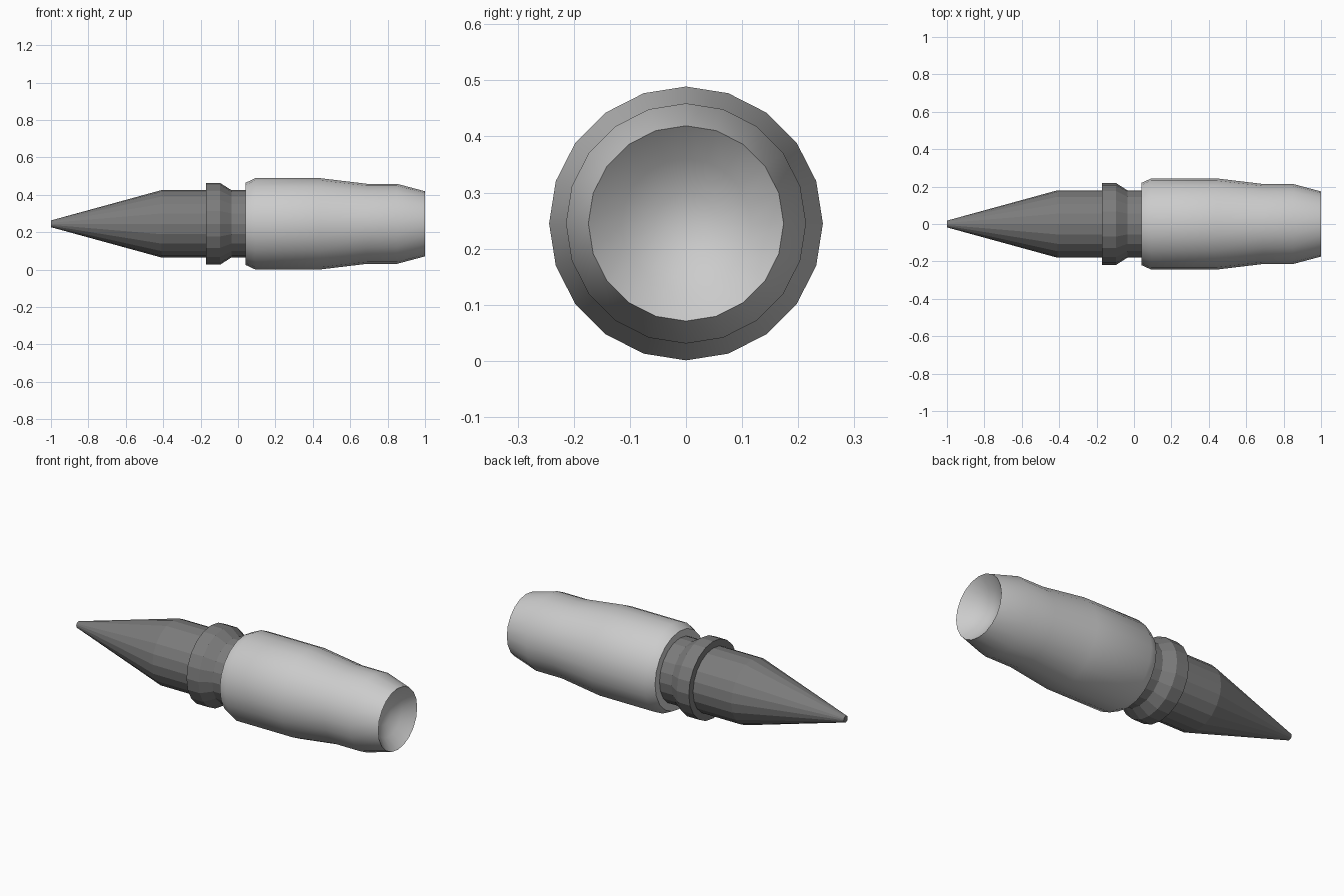
import bpy, bmesh
from math import cos, sin, pi, radians

if "Cube" in bpy.data.objects:
    bpy.data.objects.remove(bpy.data.objects["Cube"])

SIDES = 20
AXIS_Z = 0.245


def lathe(name, profile, color, smooth_angle=None):
    """Revolve (x, radius) points around the long axis; zero radius makes a pole."""
    bm = bmesh.new()
    rings = []
    for x, r in profile:
        if r == 0:
            rings.append([bm.verts.new((x, 0, AXIS_Z))] * SIDES)
        else:
            rings.append([bm.verts.new((x, r * cos(2 * pi * i / SIDES),
                                        AXIS_Z + r * sin(2 * pi * i / SIDES)))
                          for i in range(SIDES)])
    for a, b in zip(rings, rings[1:]):
        for i in range(SIDES):
            j = (i + 1) % SIDES
            corners = list(dict.fromkeys((a[i], b[i], b[j], a[j])))
            bm.faces.new(corners[::-1])
    mesh = bpy.data.meshes.new(name)
    bm.normal_update()
    bm.to_mesh(mesh)
    bm.free()
    obj = bpy.data.objects.new(name, mesh)
    bpy.context.collection.objects.link(obj)
    mat = bpy.data.materials.new(name + "_grey")
    mat.diffuse_color = color
    mat.use_nodes = True
    mat.node_tree.nodes["Principled BSDF"].inputs["Base Color"].default_value = mat.diffuse_color
    mesh.materials.append(mat)
    if smooth_angle:
        bpy.ops.object.select_all(action='DESELECT')
        obj.select_set(True)
        bpy.context.view_layer.objects.active = obj
        bpy.ops.object.shade_smooth_by_angle(angle=radians(smooth_angle))
    return obj


# Pointed nose with stepped collar and neck, flat shaded
lathe("nose", [(-1, 0), (-1, 0.018), (-0.41, 0.18), (-0.17, 0.18),
               (-0.17, 0.218), (-0.095, 0.218), (-0.035, 0.18), (0.04, 0.18)],
      (0.2, 0.2, 0.2, 1))

# Rounded casing, tapering to a tail with a dished end
lathe("casing", [(0.04, 0.18), (0.04, 0.22), (0.05, 0.224), (0.092, 0.244),
                 (0.44, 0.244), (0.69, 0.214), (0.85, 0.214), (1, 0.174),
                 (0.945, 0.115), (0.915, 0.055), (0.905, 0)],
      (0.6, 0.6, 0.6, 1), 30)
